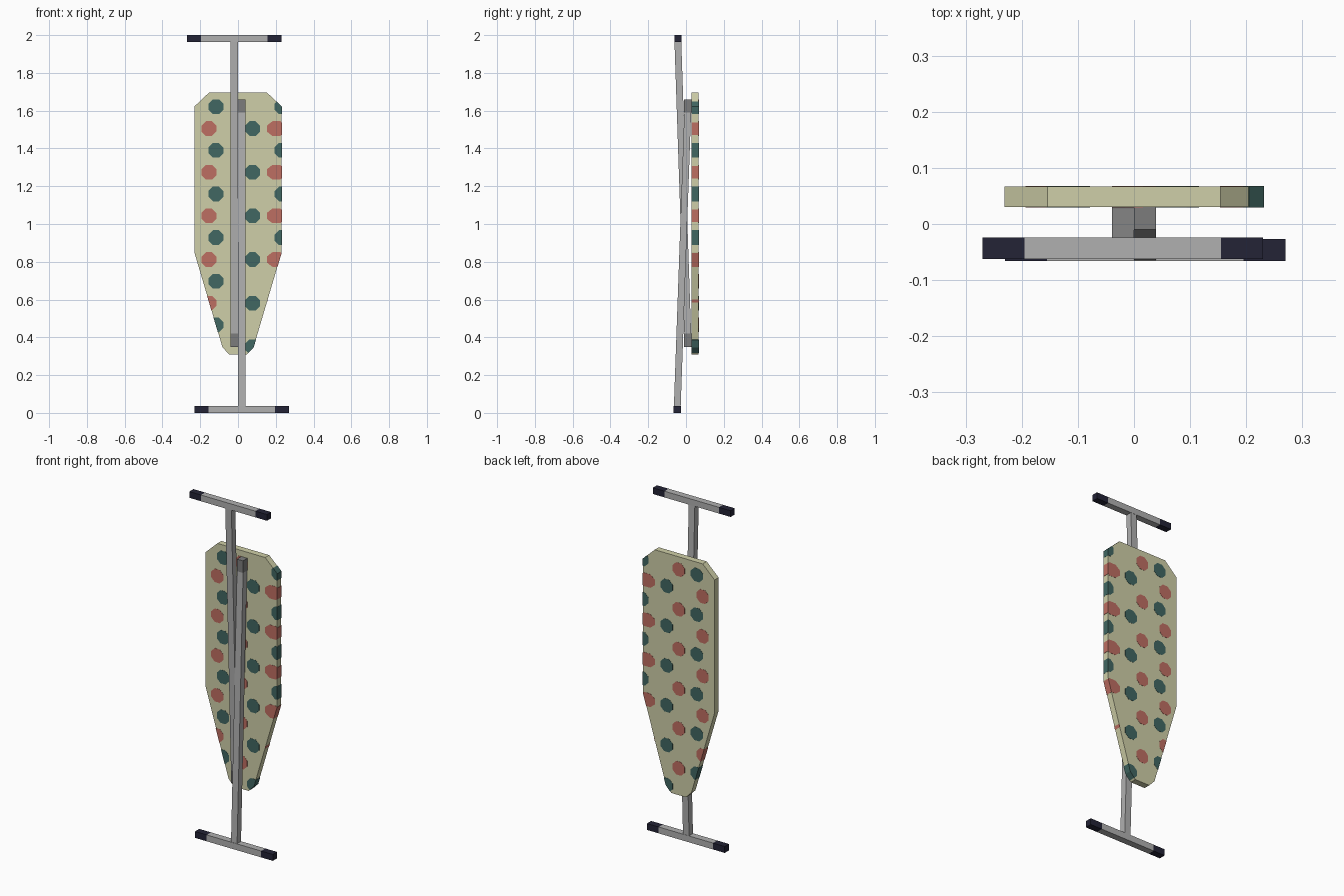
import bpy, bmesh, math
from mathutils import Vector

if "Cube" in bpy.data.objects:
    bpy.data.objects.remove(bpy.data.objects["Cube"])


def material(name, rgb):
    m = bpy.data.materials.new(name)
    lin = [((c / 255 + 0.055) / 1.055) ** 2.4 for c in rgb]
    m.diffuse_color = (*lin, 1)
    m.use_nodes = True
    m.node_tree.nodes["Principled BSDF"].inputs["Base Color"].default_value = m.diffuse_color
    return m


CREAM = material("cream cloth", (207, 207, 168))
TEAL = material("teal spots", (65, 103, 98))
RED = material("red spots", (190, 110, 98))
METAL = material("light metal", (176, 176, 176))
DARK = material("dark metal", (124, 124, 124))
RUBBER = material("navy rubber", (35, 35, 54))


def finish(bm, name, mat):
    bmesh.ops.recalc_face_normals(bm, faces=bm.faces[:])
    mesh = bpy.data.meshes.new(name)
    bm.to_mesh(mesh)
    bm.free()
    mesh.materials.append(mat)
    ob = bpy.data.objects.new(name, mesh)
    bpy.context.collection.objects.link(ob)
    return ob


def box(name, x, y, z, mat, shift=0.0):
    """Box from ranges; shift slides the upper end along y for a lean."""
    bm = bmesh.new()
    bmesh.ops.create_cube(bm, size=1)
    for v in bm.verts:
        top = v.co.z > 0
        v.co = (x[v.co.x > 0], y[v.co.y > 0] + (shift if top else 0), z[top])
    return finish(bm, name, mat)


def extrude_y(bm, depth):
    r = bmesh.ops.extrude_face_region(bm, geom=bm.faces[:])
    vs = [g for g in r["geom"] if isinstance(g, bmesh.types.BMVert)]
    bmesh.ops.translate(bm, verts=vs, vec=(0, depth, 0))


# Board outline in x, z (right half, mirrored)
half = [(0.047, 0.31), (0.082, 0.347), (0.231, 0.85), (0.231, 1.622), (0.154, 1.695)]
outline = half + [(-x, z) for x, z in reversed(half)]
Y0, Y1 = 0.03, 0.067

bm = bmesh.new()
bm.faces.new([bm.verts.new((x, Y0, z)) for x, z in outline])
extrude_y(bm, Y1 - Y0)
finish(bm, "board", CREAM)


# Spots: octagons trimmed to the outline and run through the board
def add_spot(bm_all, cx, cz, rx=0.039, rz=0.039):
    lift = 0.001
    bm = bmesh.new()
    k = 1 / math.cos(math.pi / 8)
    angles = [math.pi / 8 + i * math.pi / 4 for i in range(8)]
    bm.faces.new([bm.verts.new((cx + rx * k * math.cos(a), Y0 - lift,
                                cz + rz * k * math.sin(a))) for a in angles])
    for (x0, z0), (x1, z1) in zip(outline, outline[1:] + outline[:1]):
        n = Vector((z1 - z0, 0, x0 - x1)).normalized()
        bmesh.ops.bisect_plane(bm, geom=bm.verts[:] + bm.edges[:] + bm.faces[:],
                               plane_co=Vector((x0, 0, z0)) + n * lift,
                               plane_no=n, clear_outer=True)
    if bm.faces:
        extrude_y(bm, Y1 - Y0 + 2 * lift)
        tmp = bpy.data.meshes.new("tmp")
        bm.to_mesh(tmp)
        bm_all.from_mesh(tmp)
        bpy.data.meshes.remove(tmp)
    bm.free()


teal, red = bmesh.new(), bmesh.new()
for i in range(6):
    za = 1.621 - 0.231 * i
    zb = za - 0.116
    add_spot(teal, -0.117, za)
    add_spot(teal, 0.233, za)
    add_spot(red, 0.0, za)
    add_spot(red, -0.154, zb)
    add_spot(teal, 0.077, zb)
    add_spot(red, 0.203, zb, rx=0.05)
finish(teal, "teal_spots", TEAL)
finish(red, "red_spots", RED)


# Feet: crossbar with rubber end caps
def foot(name, cx, y, z):
    box(name + "_bar", (cx - 0.175, cx + 0.175), y, z, METAL)
    box(name + "_cap_left", (cx - 0.25, cx - 0.175), y, z, RUBBER)
    box(name + "_cap_right", (cx + 0.175, cx + 0.25), y, z, RUBBER)


foot("upper_foot", -0.02, (-0.062, -0.024), (1.964, 2.0))
foot("lower_foot", 0.02, (-0.066, -0.027), (0.0, 0.037))

# Leaning legs, folded side by side
box("upper_leg", (-0.039, 0), (-0.009, 0.027), (0.42, 1.964), METAL, -0.052)
box("lower_leg", (0, 0.039), (-0.064, -0.028), (0.037, 1.59), METAL, 0.055)

# Dark pivot brackets joining the legs to the board
box("lower_bracket", (-0.039, 0), (-0.01, 0.03), (0.35, 0.42), DARK)
box("upper_bracket", (0, 0.039), (-0.01, 0.03), (1.59, 1.66), DARK)
